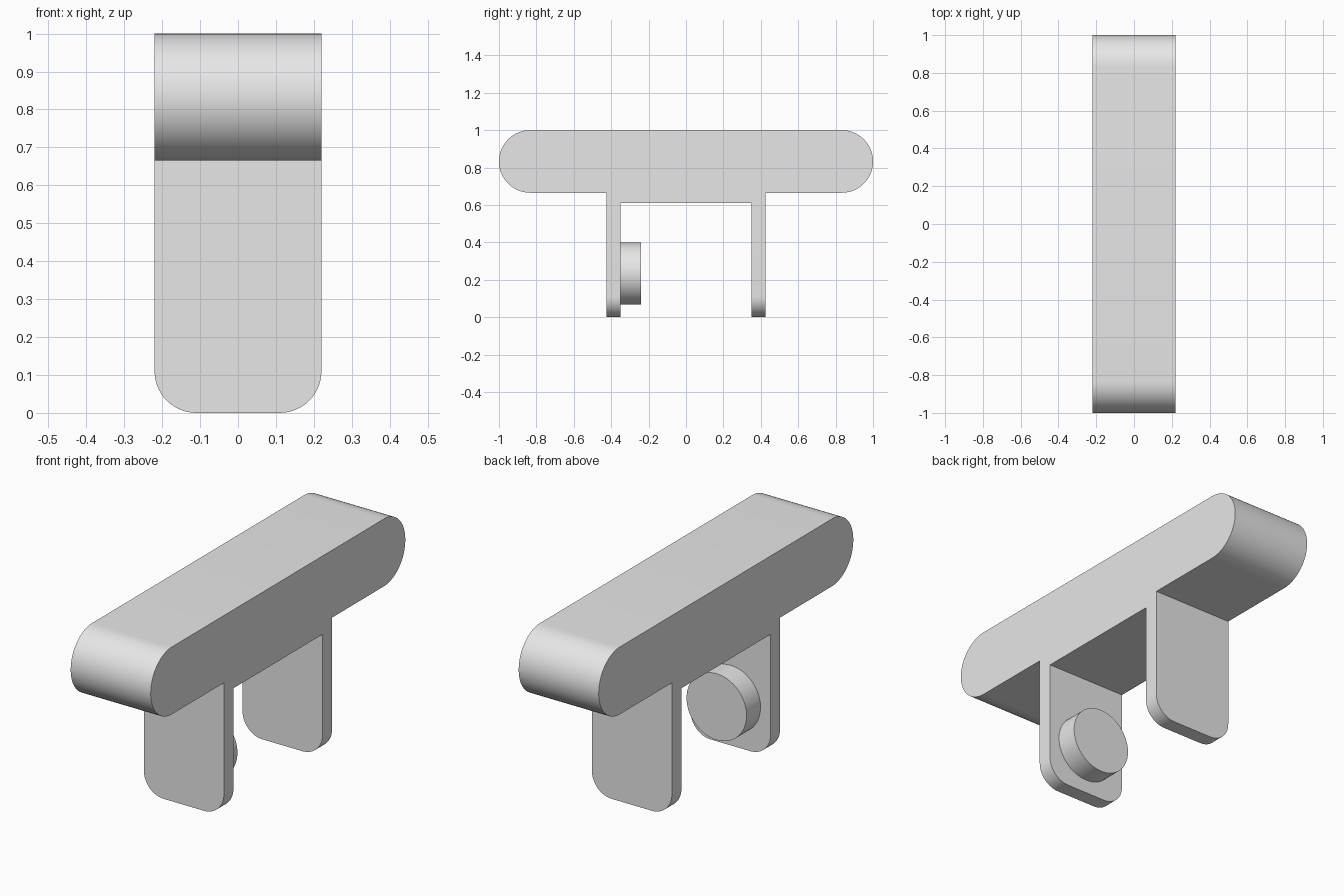
import bpy
import bmesh
import math
from mathutils import Matrix

cube = bpy.data.objects.get("Cube")
if cube:
    bpy.data.objects.remove(cube, do_unlink=True)

HALF_WIDTH = 0.22
TOP, BAR_BOTTOM, BRIDGE_BOTTOM = 1.0, 0.665, 0.61
END_RADIUS = (TOP - BAR_BOTTOM) / 2
LEG_OUTER, LEG_INNER = 0.425, 0.35

grey = bpy.data.materials.new("light grey")
grey.use_nodes = True
grey.diffuse_color = (0.8, 0.8, 0.8, 1)
grey.node_tree.nodes["Principled BSDF"].inputs["Base Color"].default_value = (0.8, 0.8, 0.8, 1)


def finish(bm, name):
    bmesh.ops.recalc_face_normals(bm, faces=bm.faces)
    mesh = bpy.data.meshes.new(name)
    bm.to_mesh(mesh)
    bm.free()
    obj = bpy.data.objects.new(name, mesh)
    bpy.context.collection.objects.link(obj)
    mesh.materials.append(grey)
    bpy.ops.object.select_all(action='DESELECT')
    obj.select_set(True)
    bpy.context.view_layer.objects.active = obj
    bpy.ops.object.shade_smooth_by_angle(angle=math.radians(30))
    return obj


# Half of the side outline: round bar end, then one leg and the bridge
steps = 32
half = []
for i in range(steps + 1):
    a = math.pi / 2 - math.pi * i / steps
    half.append((1 - END_RADIUS + END_RADIUS * math.cos(a),
                 TOP - END_RADIUS + END_RADIUS * math.sin(a)))
half += [(LEG_OUTER, BAR_BOTTOM), (LEG_OUTER, 0),
         (LEG_INNER, 0), (LEG_INNER, BRIDGE_BOTTOM)]
outline = half + [(-y, z) for y, z in reversed(half)]

# Bar with legs: mirrored outline extruded across the width
bm = bmesh.new()
face = bm.faces.new([bm.verts.new((-HALF_WIDTH, y, z)) for y, z in outline])
ext = bmesh.ops.extrude_face_region(bm, geom=[face])
moved = [v for v in ext["geom"] if isinstance(v, bmesh.types.BMVert)]
bmesh.ops.translate(bm, verts=moved, vec=(2 * HALF_WIDTH, 0, 0))

# Rounded lower corners of the legs
corners = [e for e in bm.edges
           if all(v.co.z < 0.001 for v in e.verts)
           and abs(e.verts[0].co.x - e.verts[1].co.x) < 0.001]
bmesh.ops.bevel(bm, geom=corners, offset=0.11, segments=14,
                profile=0.5, affect='EDGES')
finish(bm, "bar_with_legs")

# Round knob on the inner side of the front leg, set slightly into it
knob_start, knob_end = -LEG_INNER - 0.02, -0.24
bm = bmesh.new()
bmesh.ops.create_cone(
    bm, cap_ends=True, segments=64, radius1=0.165, radius2=0.165,
    depth=knob_end - knob_start,
    matrix=Matrix.Translation((0, (knob_start + knob_end) / 2, 0.233))
    @ Matrix.Rotation(math.pi / 2, 4, 'X'))
finish(bm, "leg_knob")
